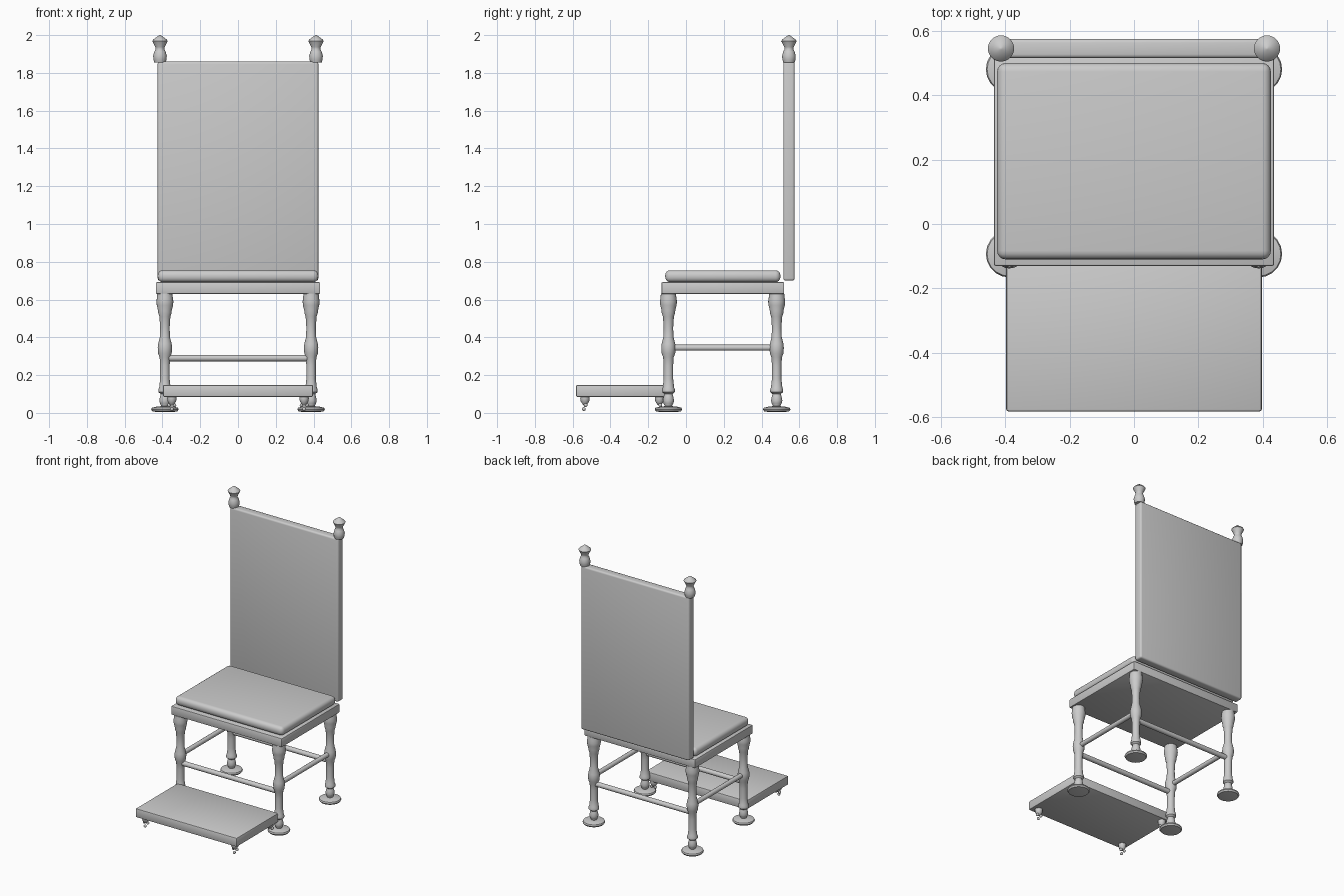
import bpy, bmesh, math
from mathutils import Vector

if "Cube" in bpy.data.objects:
    bpy.data.objects.remove(bpy.data.objects["Cube"])


def finish(name, bm, smooth=40):
    bmesh.ops.recalc_face_normals(bm, faces=bm.faces)
    mesh = bpy.data.meshes.new(name)
    bm.to_mesh(mesh)
    bm.free()
    ob = bpy.data.objects.new(name, mesh)
    bpy.context.collection.objects.link(ob)
    bpy.ops.object.select_all(action='DESELECT')
    ob.select_set(True)
    bpy.context.view_layer.objects.active = ob
    bpy.ops.object.shade_smooth_by_angle(angle=math.radians(smooth))
    return ob


def box(name, lo, hi, bevel, segments=2):
    lo, hi = Vector(lo), Vector(hi)
    bm = bmesh.new()
    bmesh.ops.create_cube(bm, size=1)
    for v in bm.verts:
        v.co = Vector(v.co[i] * (hi - lo)[i] + (hi + lo)[i] / 2 for i in range(3))
    bmesh.ops.bevel(bm, geom=bm.edges[:], offset=bevel, segments=segments,
                    profile=0.5, affect='EDGES')
    return finish(name, bm)


def turned(name, profile, x, y, sides=20):
    """Revolve (radius, z) points, capped at both ends."""
    bm = bmesh.new()
    rings = [[bm.verts.new((x + r * math.cos(a), y + r * math.sin(a), z))
              for a in (2 * math.pi * i / sides for i in range(sides))]
             for r, z in profile]
    for a, b in zip(rings, rings[1:]):
        for i in range(sides):
            j = (i + 1) % sides
            bm.faces.new((a[i], a[j], b[j], b[i]))
    bm.faces.new(rings[0])
    bm.faces.new(rings[-1])
    return finish(name, bm)


def rod(name, a, b, radius):
    a, b = Vector(a), Vector(b)
    bm = bmesh.new()
    bmesh.ops.create_cone(bm, cap_ends=True, segments=16, radius1=radius,
                          radius2=radius, depth=(b - a).length)
    bm.transform((b - a).to_track_quat('Z', 'Y').to_matrix().to_4x4())
    bmesh.ops.translate(bm, verts=bm.verts, vec=(a + b) / 2)
    return finish(name, bm)


def balls(name, centres, radius):
    bm = bmesh.new()
    for c in centres:
        new = bmesh.ops.create_uvsphere(bm, u_segments=10, v_segments=6, radius=radius)
        bmesh.ops.translate(bm, verts=new['verts'], vec=c)
    return finish(name, bm)


# Seat frame, padded seat and tall back
box("seat_frame", (-.435, -.13, .63), (.435, .52, .692), .006)
box("seat_cushion", (-.425, -.11, .692), (.425, .50, .755), .027, 4)
box("backrest", (-.425, .515, .70), (.425, .575, 1.86), .012, 3)

# Turned legs with flattened bun feet
LEG_X, FRONT_Y, BACK_Y = .387, -.093, .48
leg = [(.040, .632), (.042, .61), (.045, .59), (.043, .57), (.036, .54), (.036, .53),
       (.029, .51), (.025, .45), (.027, .40), (.036, .365), (.038, .345), (.036, .315),
       (.028, .295), (.025, .25), (.025, .18), (.030, .135), (.034, .125), (.034, .11),
       (.022, .10), (.026, .085), (.030, .065), (.026, .05), (.018, .035), (.018, .025)]
foot = [(.045, .005), (.066, .008), (.073, .018), (.069, .027), (.045, .033), (.015, .036)]
for side, sx in (("left", -1), ("right", 1)):
    for end, y in (("front", FRONT_Y), ("back", BACK_Y)):
        turned(f"{end}_{side}_leg", leg, sx * LEG_X, y)
        turned(f"{end}_{side}_foot", foot, sx * LEG_X, y)
    rod(f"{side}_stretcher", (sx * LEG_X, FRONT_Y, .345), (sx * LEG_X, BACK_Y, .345), .016)

for end, y in (("front", FRONT_Y), ("back", BACK_Y)):
    rod(f"{end}_stretcher", (-LEG_X, y, .29), (LEG_X, y, .29), .017)

# Finials on the back corners
finial = [(.030, 1.855), (.035, 1.872), (.036, 1.89), (.030, 1.913), (.023, 1.925),
          (.025, 1.937), (.041, 1.968), (.036, 1.976), (.004, 2.0)]
for side, sx in (("left", -1), ("right", 1)):
    turned(f"{side}_finial", finial, sx * .413, .545)

# Footrest on small claw feet
box("footrest", (-.397, -.582, .085), (.397, -.11, .148), .007)
cup = [(.024, .09), (.025, .075), (.022, .06), (.012, .045), (.006, .04)]
for side, sx in (("left", -1), ("right", 1)):
    for end, y in (("front", -.535), ("back", -.14)):
        x = sx * .35
        turned(f"footrest_{end}_{side}_foot", cup, x, y, 12)
        balls(f"footrest_{end}_{side}_claw",
              [(x, y - .006, .02), (x - .014, y + .004, .041), (x + .014, y + .004, .041)],
              .010)
